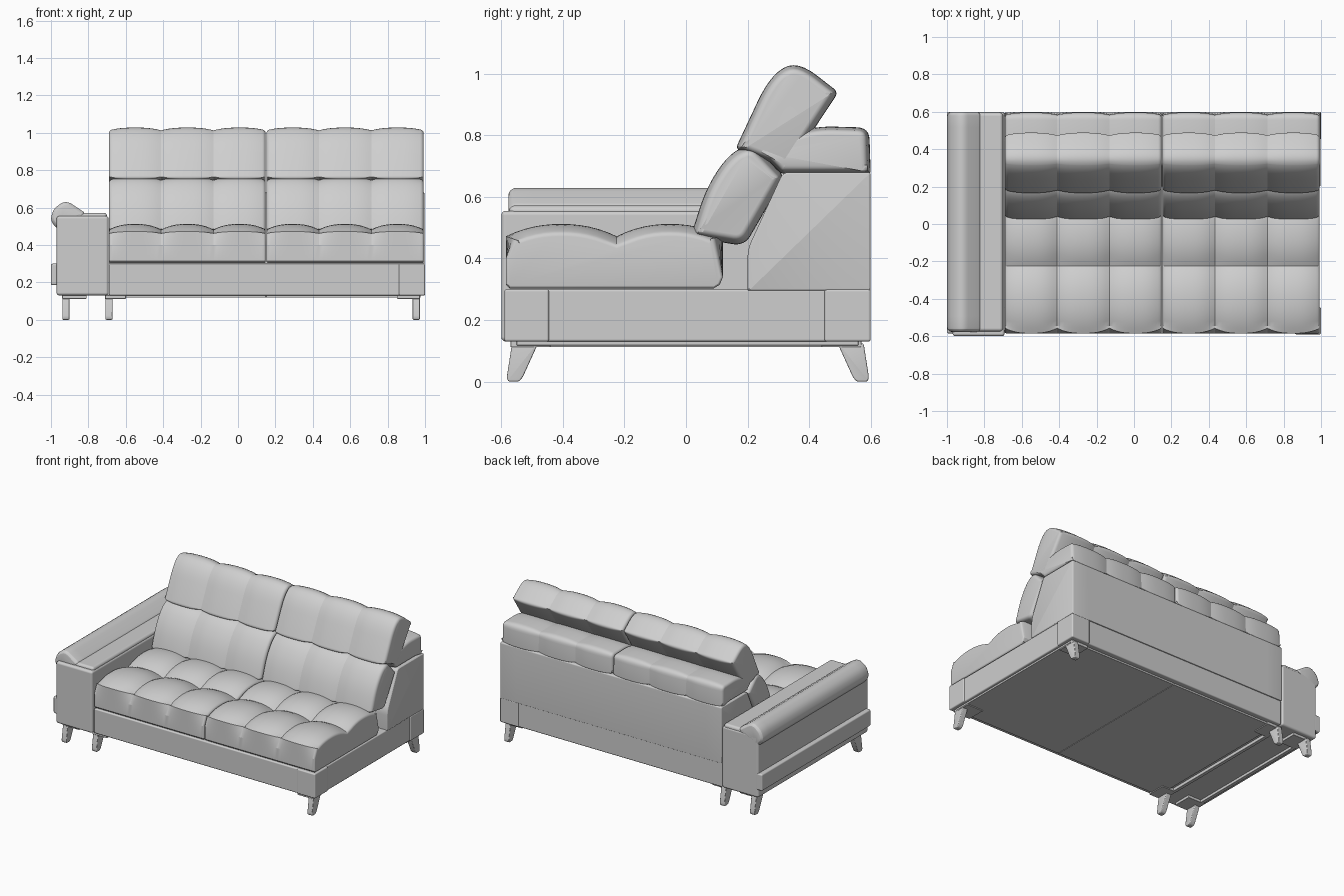
import bpy, bmesh, math
from mathutils import Vector

if "Cube" in bpy.data.objects:
    bpy.data.objects.remove(bpy.data.objects["Cube"])

# One upholstery colour
grey = bpy.data.materials.new("light grey")
grey.use_nodes = True
grey.diffuse_color = (0.62, 0.62, 0.62, 1)
grey.node_tree.nodes["Principled BSDF"].inputs["Base Color"].default_value = (0.62, 0.62, 0.62, 1)


def finish(name, bm, bevel=0):
    bmesh.ops.recalc_face_normals(bm, faces=bm.faces)
    mesh = bpy.data.meshes.new(name)
    bm.to_mesh(mesh)
    bm.free()
    mesh.materials.append(grey)
    obj = bpy.data.objects.new(name, mesh)
    bpy.context.collection.objects.link(obj)
    bpy.ops.object.select_all(action='DESELECT')
    obj.select_set(True)
    bpy.context.view_layer.objects.active = obj
    bpy.ops.object.shade_smooth_by_angle(angle=math.radians(22))
    if bevel:
        mod = obj.modifiers.new("soft edges", 'BEVEL')
        mod.width = bevel
        mod.segments = 3
        mod.harden_normals = True
    return obj


def box(name, x, y, z, bevel=0.008):
    bm = bmesh.new()
    bmesh.ops.create_cube(bm, size=1)
    for v in bm.verts:
        v.co = [(s[0] + s[1]) / 2 + c * (s[1] - s[0]) for c, s in zip(v.co, (x, y, z))]
    return finish(name, bm, bevel)


def rounded(corners, default=0.02, steps=6):
    """Round each corner (a, b[, radius]) of a closed profile."""
    pts = []
    for i, c in enumerate(corners):
        p = Vector(c[:2])
        r = c[2] if len(c) > 2 else default
        ends = []
        for q in (corners[i - 1], corners[(i + 1) % len(corners)]):
            d = Vector(q[:2]) - p
            ends.append(p + d.normalized() * min(r, d.length * 0.48))
        for k in range(steps + 1):
            t = k / steps
            pts.append(ends[0] * (1 - t) ** 2 + p * 2 * t * (1 - t) + ends[1] * t * t)
    return pts


def cushion(name, profile, start, end, cells=1, depth=0.0, edge=0.015, axis='x',
            weight=lambda p: 1):
    """Sweep a profile along an axis, pinching it at the seams and rounding the ends."""
    n = len(profile)
    area = sum(profile[i - 1].cross(profile[i]) for i in range(n)) if n else 0
    sign = 1 if area > 0 else -1
    inward = []
    for i in range(n):
        t = (profile[(i + 1) % n] - profile[i - 1]).normalized()
        inward.append(Vector((-t.y, t.x)) * sign)
    length = end - start
    count = cells * 14
    stops = {round(length * i / count, 5) for i in range(count + 1)}
    for f in (0.08, 0.3, 0.6, 1):
        stops |= {round(edge * f, 5), round(length - edge * f, 5)}
    bm = bmesh.new()
    rings = []
    for s in sorted(stops):
        u = abs(2 * ((s / length * cells) % 1) - 1)
        pinch = depth * u ** 2.5
        d = min(s, length - s, edge)
        rim = edge - math.sqrt(max(0, edge ** 2 - (edge - d) ** 2))
        ring = []
        for p, m in zip(profile, inward):
            a, b = p + m * (pinch * weight(p) + rim)
            ring.append(bm.verts.new((start + s, a, b) if axis == 'x' else (a, start + s, b)))
        rings.append(ring)
    for r, q in zip(rings, rings[1:]):
        for i in range(n):
            bm.faces.new((r[i - 1], r[i], q[i], q[i - 1]))
    bm.faces.new(rings[0])
    bm.faces.new(rings[-1])
    return finish(name, bm)


# Base frame with corner blocks and underside
box("base_frame", (-0.69, 0.993), (-0.585, 0.595), (0.13, 0.30))
for tag, y in (("front", (-0.59, -0.445)), ("rear", (0.45, 0.60))):
    box("base_corner_" + tag, (0.86, 1.0), y, (0.13, 0.30))
for tag, x in (("right", (-0.66, 0.149)), ("left", (0.151, 0.975))):
    box("underside_panel_" + tag, x, (-0.55, 0.56), (0.118, 0.14), 0.002)

# Seat profile with two crowned tufts from front to back
front, seam, rear = -0.585, -0.225, 0.12
seat = [Vector(p) for p in ((rear, 0.34), (rear - 0.01, 0.315), (rear - 0.03, 0.303),
                            (front + 0.012, 0.303), (front, 0.315), (front, 0.40))]
for a, b in ((front, seam), (seam, rear)):
    for k in range(12):
        t = k / 12
        seat.append(Vector((a + (b - a) * t, 0.472 + 0.04 * (1 - abs(2 * t - 1) ** 2.2))))
seat.append(Vector((rear, 0.472)))

# Back cushion profiles, as (y, z, radius)
lower_back = rounded([(0.015, 0.47, 0.03), (0.19, 0.44, 0.04), (0.32, 0.665, 0.02),
                      (0.215, 0.775, 0.04), (0.14, 0.74, 0.06), (0.065, 0.63, 0.09)])
headrest = rounded([(0.16, 0.755, 0.02), (0.33, 0.69, 0.02), (0.495, 0.94, 0.02),
                    (0.36, 1.045, 0.09), (0.27, 0.99, 0.09)])
rear_cushion = rounded([(0.22, 0.765, 0.02), (0.31, 0.675, 0.01), (0.60, 0.675, 0.01),
                        (0.595, 0.825, 0.04), (0.42, 0.83, 0.06)])

for side, x0, x1 in (("right", -0.69, 0.148), ("left", 0.152, 0.993)):
    cushion("seat_cushion_" + side, seat, x0, x1, 3, 0.03, 0.01,
            weight=lambda p: 1 if p.y > 0.45 else 0)
    cushion("lower_back_cushion_" + side, lower_back, x0, x1, 3, 0.018)
    cushion("headrest_" + side, headrest, x0, x1, 3, 0.015)
    cushion("rear_top_cushion_" + side, rear_cushion, x0, x1, 3, 0.013)

# Back frame
frame = rounded([(0.20, 0.295, 0.004), (0.60, 0.295, 0.004), (0.60, 0.68, 0.01),
                 (0.315, 0.68, 0.02), (0.20, 0.43, 0.03)])
cushion("back_frame", frame, -0.69, 0.998, edge=0.008)

# Armrest: body, inner pad, tilted roll and outer rail
box("arm_body", (-0.97, -0.692), (-0.60, 0.60), (0.13, 0.555), 0.015)
box("arm_inner_pad", (-0.87, -0.70), (-0.575, 0.595), (0.50, 0.572), 0.018)
roll = rounded([(-0.96, 0.48, 0.02), (-1.005, 0.53, 0.03), (-0.985, 0.595, 0.03),
                (-0.92, 0.64, 0.04), (-0.815, 0.57, 0.02), (-0.83, 0.54, 0.02)])
cushion("arm_roll", roll, -0.577, 0.60, edge=0.025, axis='y')
box("arm_outer_rail", (-1.0, -0.95), (-0.585, 0.60), (0.185, 0.30), 0.01)

# Splayed legs with mounting plates, and rails under the arm
leg = [(-0.565, 0.125), (-0.582, 0.015), (-0.578, 0), (-0.542, 0), (-0.53, 0.015), (-0.48, 0.125)]
for tag, x, plate in (("arm", -0.92, (-0.94, -0.81)), ("inner", -0.69, (-0.71, -0.60)),
                      ("left", 0.953, (0.85, 0.973))):
    for end, s in (("front", 1), ("rear", -1)):
        profile = rounded([(s * y - (0.012 if s < 0 else 0) * -1, z, 0.008) for y, z in leg], steps=3)
        cushion(f"{tag}_leg_{end}", profile, x - 0.019, x + 0.019, edge=0.005, axis='x')
        box(f"{tag}_leg_plate_{end}", plate, sorted((s * -0.57, s * -0.44)), (0.112, 0.132), 0.003)
for tag, x in (("outer", -0.92), ("inner", -0.70)):
    box("arm_under_rail_" + tag, (x - 0.012, x + 0.012), (-0.45, 0.45), (0.112, 0.135), 0.003)
